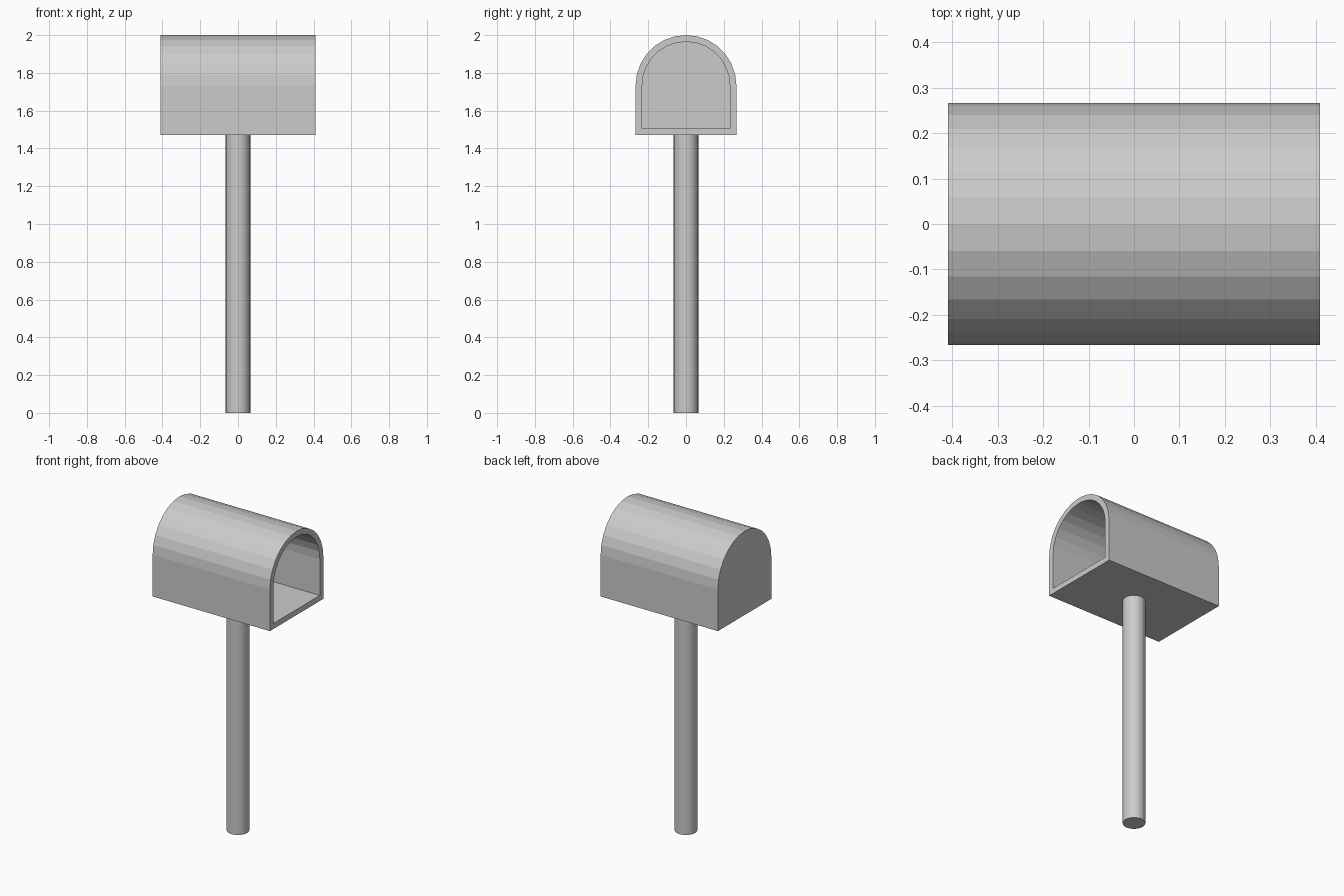
import bpy, bmesh
from math import pi, cos, sin

if "Cube" in bpy.data.objects:
    bpy.data.objects.remove(bpy.data.objects["Cube"])

LENGTH, RADIUS, BASE, SPRING = 0.41, 0.267, 1.47, 1.733
WALL, SEGMENTS = 0.035, 14


def arch(bm, x, radius, floor):
    """One arched outline in the YZ plane: two floor corners plus a half circle."""
    points = [(-radius, floor), (radius, floor)]
    points += [(radius * cos(pi * i / SEGMENTS), SPRING + radius * sin(pi * i / SEGMENTS))
               for i in range(SEGMENTS + 1)]
    return [bm.verts.new((x, y, z)) for y, z in points]


def bridge(bm, a, b):
    for i in range(len(a)):
        j = (i + 1) % len(a)
        bm.faces.new((a[i], a[j], b[j], b[i]))


# Arched box: outer shell, open rim at +x, hollow inside, closed at -x
bm = bmesh.new()
outer_back = arch(bm, -LENGTH, RADIUS, BASE)
outer_rim = arch(bm, LENGTH, RADIUS, BASE)
inner_rim = arch(bm, LENGTH, RADIUS - WALL, BASE + WALL)
inner_back = arch(bm, -LENGTH + WALL, RADIUS - WALL, BASE + WALL)
bm.faces.new(outer_back)
bridge(bm, outer_back, outer_rim)
bridge(bm, outer_rim, inner_rim)
bridge(bm, inner_rim, inner_back)
bm.faces.new(inner_back)
bmesh.ops.recalc_face_normals(bm, faces=bm.faces)
mesh = bpy.data.meshes.new("mailbox_shell")
bm.to_mesh(mesh)
bm.free()
bpy.context.collection.objects.link(bpy.data.objects.new("mailbox_shell", mesh))

# Round post
bpy.ops.mesh.primitive_cylinder_add(vertices=28, radius=0.065, depth=BASE,
                                    location=(0, 0, BASE / 2))
bpy.context.object.name = "post"
